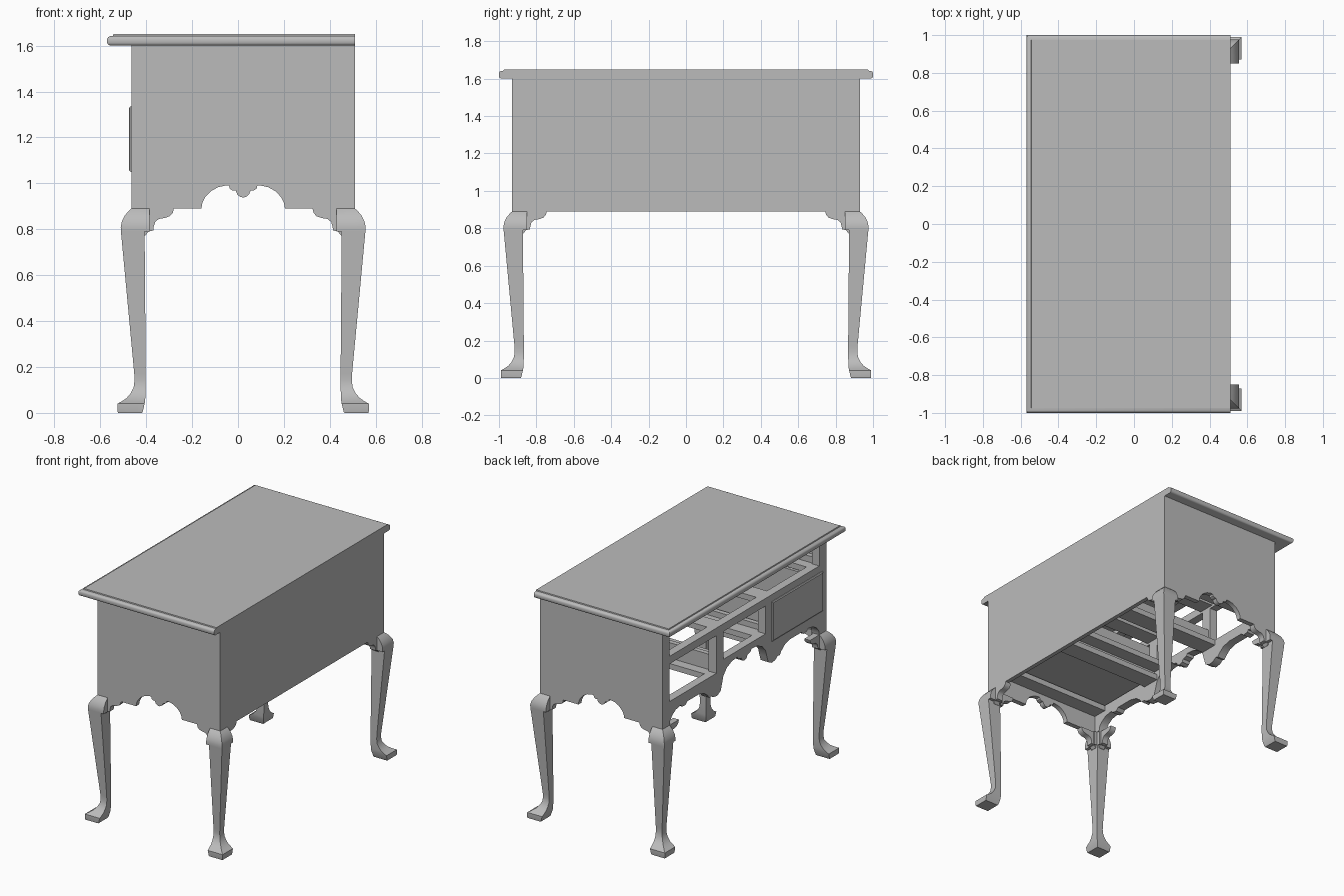
import bpy, bmesh, math

if "Cube" in bpy.data.objects:
    bpy.data.objects.remove(bpy.data.objects["Cube"], do_unlink=True)

GREY = bpy.data.materials.new("plain grey")
GREY.use_nodes = True
GREY.diffuse_color = (0.5, 0.5, 0.5, 1)
GREY.node_tree.nodes["Principled BSDF"].inputs["Base Color"].default_value = (0.5, 0.5, 0.5, 1)

X0, X1, Y1 = -0.465, 0.51, 0.93      # case faces: drawer side, back, ends
CX, HX = (X0 + X1) / 2, (X1 - X0) / 2
Z0, Z1 = 0.89, 1.60                  # case bottom and top


def loft(name, rings, smooth=True):
    """Skin a list of equal-length point rings and cap both ends."""
    bm = bmesh.new()
    vs = [[bm.verts.new(p) for p in ring] for ring in rings]
    n = len(vs[0])
    for a, b in zip(vs, vs[1:]):
        for i in range(n):
            bm.faces.new((a[i], a[(i + 1) % n], b[(i + 1) % n], b[i]))
    bm.faces.new(vs[0][::-1])
    bm.faces.new(vs[-1])
    bmesh.ops.recalc_face_normals(bm, faces=bm.faces)
    me = bpy.data.meshes.new(name)
    bm.to_mesh(me)
    bm.free()
    me.materials.append(GREY)
    ob = bpy.data.objects.new(name, me)
    bpy.context.collection.objects.link(ob)
    if smooth:
        bpy.ops.object.select_all(action='DESELECT')
        ob.select_set(True)
        bpy.context.view_layer.objects.active = ob
        bpy.ops.object.shade_smooth_by_angle(angle=math.radians(35))
    return ob


def prism(name, pts, t0, t1, place, smooth=True):
    return loft(name, [[place(p, q, t) for p, q in pts] for t in (t0, t1)], smooth)


def rect(x0, x1, y0, y1, z):
    return [(x0, y0, z), (x1, y0, z), (x1, y1, z), (x0, y1, z)]


def box(name, x0, x1, y0, y1, z0, z1):
    return loft(name, [rect(x0, x1, y0, y1, z0), rect(x0, x1, y0, y1, z1)], False)


def mirrored(half):
    """Complete a symmetric edge whose last point lies on the centre line."""
    return half + [(-p, q) for p, q in half[-2::-1]]


# Table top: moulded on three edges, flush at the back
loft("table_top", [rect(-0.57 + d, X1, -1 + d, 1 - d, z) for z, d in
     [(1.60, 0.012), (1.605, 0.004), (1.612, 0), (1.63, 0), (1.637, 0.004),
      (1.641, 0.012), (1.643, 0.025), (1.65, 0.027)]])

# Back panel
box("back_panel", X1 - 0.03, X1, -Y1, Y1, Z0, Z1)

# End panels with a scalloped lower edge
scallop = mirrored([(-0.182, Z0), (-0.178, 0.915), (-0.165, 0.94), (-0.142, 0.965),
                    (-0.11, 0.983), (-0.075, 0.991), (-0.062, 0.99), (-0.058, 0.977),
                    (-0.045, 0.968), (-0.032, 0.968), (-0.026, 0.952), (-0.014, 0.942),
                    (0, 0.938)])
side = [(-HX, Z1), (-HX, Z0)] + scallop + [(HX, Z0), (HX, Z1)]
for s, tag in ((1, "rear"), (-1, "near")):
    prism("end_panel_" + tag, side, Y1 - 0.035, Y1, lambda p, q, t: (CX + p, s * t, q))

# Shaped apron on the drawer side: outer arches, two drops and a high middle arch
lower = mirrored([(-Y1, Z0), (-0.85, Z0), (-0.845, 0.92), (-0.82, 0.95), (-0.78, 0.975),
                  (-0.72, 0.985), (-0.71, 0.97), (-0.67, 0.965), (-0.65, 0.985),
                  (-0.52, 0.985), (-0.46, 0.97), (-0.42, 0.94), (-0.40, 0.915),
                  (-0.38, 0.92), (-0.35, 0.90), (-0.31, 0.895), (-0.27, 0.915),
                  (-0.255, 0.96), (-0.24, 1.01), (-0.20, 1.055), (-0.14, 1.08),
                  (-0.08, 1.085), (-0.07, 1.068), (-0.035, 1.06), (-0.025, 1.04), (0, 1.03)])
upper = [(Y1, 1.06), (0.26, 1.06), (0.26, 1.13), (-0.26, 1.13), (-0.26, 1.06), (-Y1, 1.06)]
FX = X0 + 0.06
prism("front_apron", lower + upper, X0, FX, lambda p, q, t: (t, p, q))

# Stiles, dividers and rails framing the drawer openings
for s, tag in ((1, "rear"), (-1, "near")):
    box("front_stile_" + tag, X0, FX, *sorted((s * 0.85, s * Y1)), 1.06, Z1)
    box("front_divider_" + tag, X0, FX, *sorted((s * 0.24, s * 0.32)), 1.06, 1.33)
    box("back_post_" + tag, X1 - 0.09, X1 - 0.03, *sorted((s * 0.83, s * 0.895)), Z0, Z1)
box("middle_rail", X0, FX, -0.85, 0.85, 1.33, 1.385)
box("top_rail", X0, FX, -0.85, 0.85, 1.57, Z1)

# Drawer runners and guides inside the case
XB = X1 - 0.03
for s, tag in ((1, "rear"), (-1, "near")):
    def bar(name, a, b, z0, z1):
        box(name + "_" + tag, FX, XB, *sorted((s * a, s * b)), z0, z1)
    bar("outer_runner", 0.79, 0.895, 1.02, 1.06)
    bar("outer_guide", 0.86, 0.895, 1.06, 1.10)
    bar("inner_runner", 0.24, 0.37, 1.02, 1.06)
    bar("inner_guide", 0.265, 0.30, 1.06, 1.17)
    bar("middle_runner", 0.17, 0.265, 1.09, 1.13)
    bar("upper_outer_runner", 0.79, 0.895, 1.345, 1.385)
    bar("upper_outer_guide", 0.86, 0.895, 1.385, 1.43)
    bar("upper_inner_runner", 0.22, 0.34, 1.345, 1.385)
    box("inner_post_" + tag, XB - 0.05, XB, *sorted((s * 0.25, s * 0.31)), 1.02, 1.385)
box("back_rail", XB - 0.04, XB, -0.895, 0.895, 1.345, 1.385)

# The one fitted drawer: lipped front and an open box
DA, DB = -0.885, -0.305
loft("drawer_front", [[(x, DA + d, 1.05 + d), (x, DB - d, 1.05 + d),
                       (x, DB - d, 1.335 - d), (x, DA + d, 1.335 - d)]
                      for x, d in [(X0, 0), (X0 - 0.005, 0.001), (X0 - 0.010, 0.008)]], False)
box("drawer_front_core", X0, X0 + 0.05, -0.85, -0.32, 1.062, 1.328)
for tag, y in (("outer", -0.85), ("inner", -0.34)):
    box("drawer_side_" + tag, X0 + 0.04, XB - 0.06, y, y + 0.02, 1.062, 1.31)
box("drawer_back", XB - 0.08, XB - 0.06, -0.85, -0.32, 1.062, 1.31)
box("drawer_bottom", X0 + 0.04, XB - 0.06, -0.84, -0.33, 1.068, 1.08)

# Curved square legs: height, inner and outer offset from the case corner
leg = [(0, -0.046, 0.058), (0.006, -0.05, 0.06), (0.04, -0.058, 0.06), (0.05, -0.06, 0.042),
       (0.065, -0.061, 0.02), (0.085, -0.062, 0.003), (0.11, -0.063, -0.01),
       (0.14, -0.063, -0.014), (0.17, -0.063, -0.013), (0.79, -0.058, 0.045),
       (0.81, -0.058, 0.046), (0.835, -0.058, 0.041), (0.86, -0.058, 0.028),
       (0.878, -0.058, 0.013), (Z0, -0.058, 0)]
# Knee profile of the short block beside each leg, and the stepped bracket beyond it
knee = [(-0.055, Z0), (0, Z0), (0.013, 0.878), (0.028, 0.86), (0.041, 0.835),
        (0.046, 0.81), (0.045, 0.79), (-0.055, 0.79)]
bracket = [(-0.05, Z0), (-0.185, Z0), (-0.181, 0.872), (-0.168, 0.857), (-0.145, 0.849),
           (-0.12, 0.845), (-0.104, 0.832), (-0.098, 0.812), (-0.096, 0.795),
           (-0.075, 0.79), (-0.06, 0.772), (-0.05, 0.772)]

for sx, fx in ((-1, "front"), (1, "back")):
    for sy, fy in ((-1, "near"), (1, "rear")):
        tag = fx + "_" + fy

        def at(u, v, z):
            return (CX + sx * (HX + u), sy * (Y1 + v), z)
        loft("leg_" + tag, [[at(a, a, z), at(b, a, z), at(b, b, z), at(a, b, z)]
                            for z, a, b in leg])
        prism("knee_block_x_" + tag, knee, -0.08, -0.05, lambda p, q, t: at(p, t, q))
        prism("knee_block_y_" + tag, knee, -0.08, -0.05, lambda p, q, t: at(t, p, q))
        prism("bracket_x_" + tag, bracket, -0.045, 0, lambda p, q, t: at(p, t, q))
        prism("bracket_y_" + tag, bracket, -0.045, 0, lambda p, q, t: at(t, p, q))
